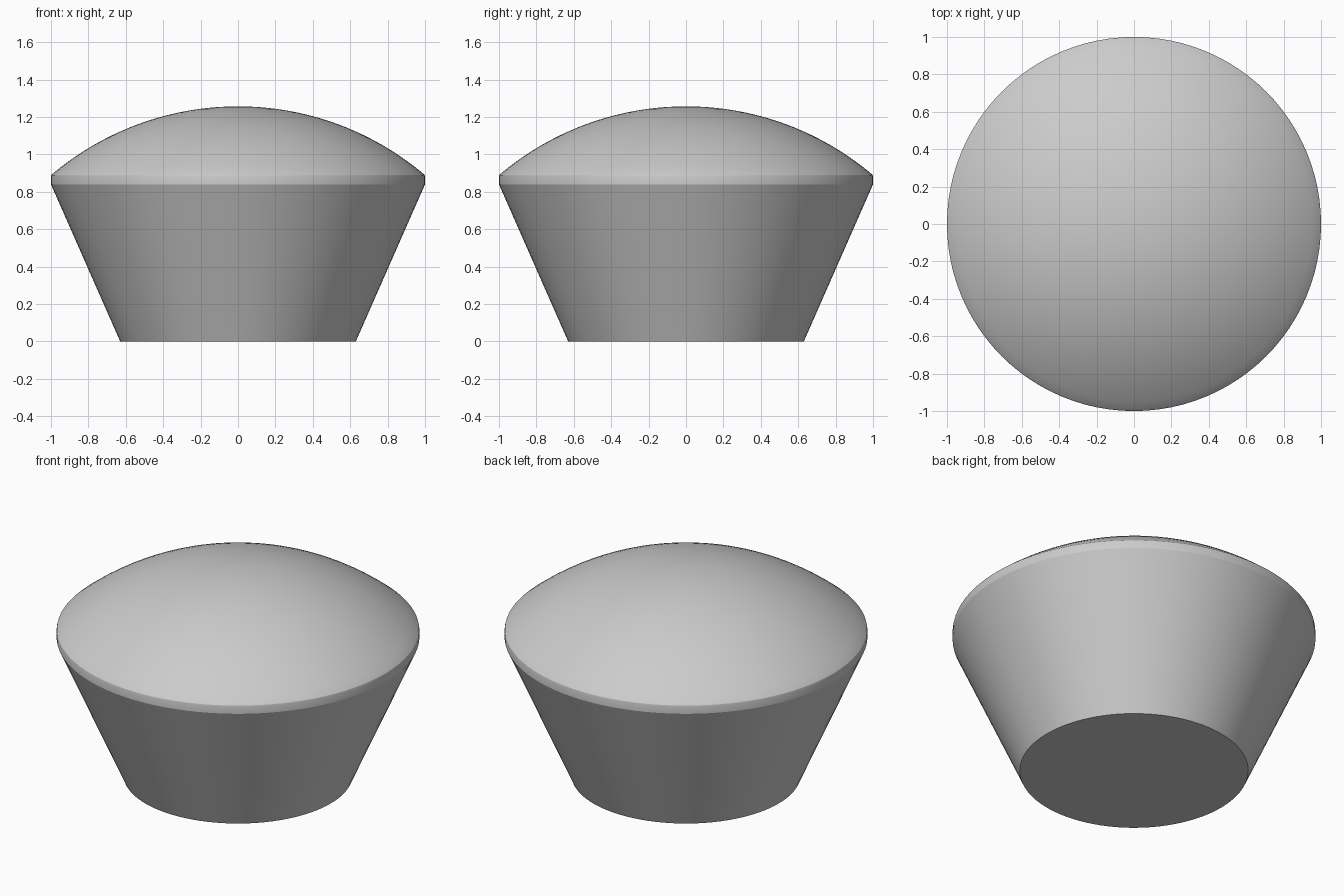
import bpy
import bmesh
import math

SEGMENTS = 96

cube = bpy.data.objects.get("Cube")
if cube:
    bpy.data.objects.remove(cube, do_unlink=True)

grey = bpy.data.materials.new("light grey")
grey.use_nodes = True
colour = (0.6, 0.6, 0.6, 1)
grey.diffuse_color = colour
grey.node_tree.nodes["Principled BSDF"].inputs["Base Color"].default_value = colour


def lathe(name, profile, smooth_angle):
    """Revolve an (radius, height) profile around the z axis."""
    bm = bmesh.new()
    verts = [bm.verts.new((r, 0, z)) for r, z in profile]
    edges = [bm.edges.new(pair) for pair in zip(verts, verts[1:])]
    bmesh.ops.spin(bm, geom=verts + edges, cent=(0, 0, 0), axis=(0, 0, 1),
                   angle=math.tau, steps=SEGMENTS, use_merge=False)
    bmesh.ops.remove_doubles(bm, verts=bm.verts, dist=0.0005)
    bmesh.ops.recalc_face_normals(bm, faces=bm.faces)
    mesh = bpy.data.meshes.new(name)
    bm.to_mesh(mesh)
    bm.free()
    mesh.materials.append(grey)
    obj = bpy.data.objects.new(name, mesh)
    bpy.context.collection.objects.link(obj)
    bpy.ops.object.select_all(action="DESELECT")
    obj.select_set(True)
    bpy.context.view_layer.objects.active = obj
    bpy.ops.object.shade_smooth_by_angle(angle=math.radians(smooth_angle))
    return obj


# Shallow spherical cap over the rim
TOP, EDGE, EDGE_R = 1.257, 0.895, 0.993
rise = TOP - EDGE
ball = (EDGE_R ** 2 + rise ** 2) / (2 * rise)
sweep = math.asin(EDGE_R / ball)
RINGS = 20
dome = [(ball * math.sin(sweep * i / RINGS),
         TOP - ball + ball * math.cos(sweep * i / RINGS))
        for i in range(RINGS, -1, -1)]

# Flat base, flared side, narrow upright rim with a softened top edge, dome
profile = [(0, 0), (0.63, 0), (1, 0.84), (1, 0.88), (0.998, 0.889)] + dome
lathe("knob_body", profile, 22)
